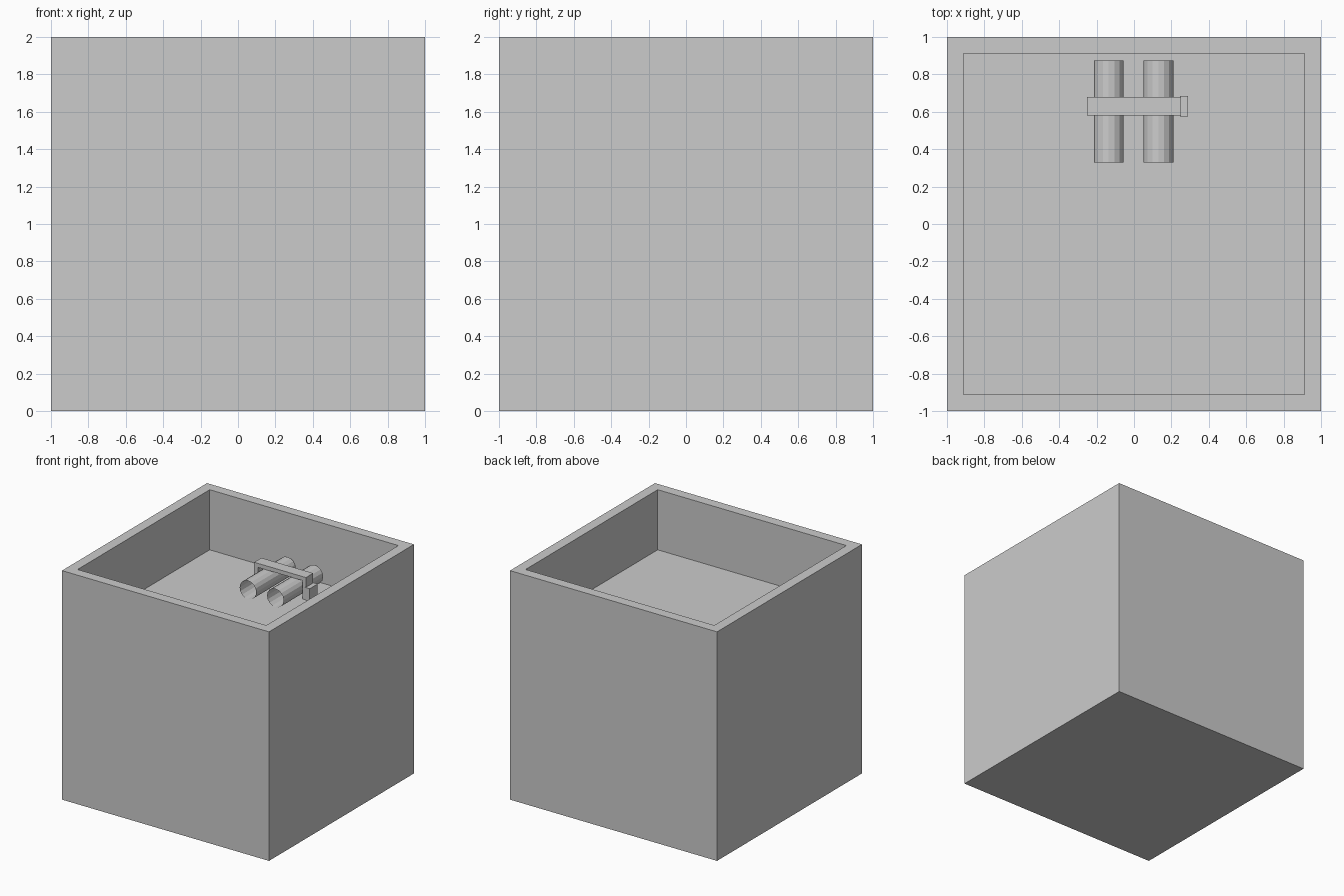
import bpy, bmesh, math
from mathutils import Matrix

if "Cube" in bpy.data.objects:
    bpy.data.objects.remove(bpy.data.objects["Cube"])

FLOOR, HALF, INNER = 1.475, 1.0, 0.875


def make_object(name, bm):
    bmesh.ops.recalc_face_normals(bm, faces=bm.faces)
    mesh = bpy.data.meshes.new(name)
    bm.to_mesh(mesh)
    bm.free()
    obj = bpy.data.objects.new(name, mesh)
    bpy.context.collection.objects.link(obj)
    return obj


def add_box(bm, x0, x1, y0, y1, z0, z1):
    size = Matrix.Diagonal((x1 - x0, y1 - y0, z1 - z0, 1))
    centre = Matrix.Translation(((x0 + x1) / 2, (y0 + y1) / 2, (z0 + z1) / 2))
    return bmesh.ops.create_cube(bm, size=1, matrix=centre @ size)


# Planter block: inset the top face and push it down to make the recess
bm = bmesh.new()
add_box(bm, -HALF, HALF, -HALF, HALF, 0, 2)
bm.normal_update()
top = max(bm.faces, key=lambda f: f.calc_center_median().z)
bmesh.ops.inset_region(bm, faces=[top], thickness=HALF - INNER)
floor = bmesh.ops.extrude_discrete_faces(bm, faces=[top])["faces"][0]
for v in floor.verts:
    v.co.z = FLOOR
make_object("recessed_block", bm)

# Two open pipes lying on the recess floor against the back wall
R, Y0, Y1 = 0.08, 0.33, INNER
for name, x in (("left_pipe", -0.135), ("right_pipe", 0.13)):
    bm = bmesh.new()
    place = Matrix.Translation((x, (Y0 + Y1) / 2, FLOOR + R)) @ Matrix.Rotation(math.pi / 2, 4, "X")
    bmesh.ops.create_cone(bm, cap_ends=False, segments=16, radius1=R, radius2=R,
                          depth=Y1 - Y0, matrix=place)
    make_object(name, bm)

# Bracket: one U-shaped profile extruded along y, straddling the pipes
outer, leg, top_z, bar = 0.25, 0.035, 1.67, 0.035
profile = [(-outer, FLOOR), (-outer, top_z), (outer, top_z), (outer, FLOOR),
           (outer - leg, FLOOR), (outer - leg, top_z - bar),
           (-outer + leg, top_z - bar), (-outer + leg, FLOOR)]
bm = bmesh.new()
face = bm.faces.new([bm.verts.new((x, 0.58, z)) for x, z in profile])
new = bmesh.ops.extrude_face_region(bm, geom=[face])["geom"]
bmesh.ops.translate(bm, vec=(0, 0.1, 0), verts=[g for g in new if isinstance(g, bmesh.types.BMVert)])
make_object("pipe_bracket", bm)

# Small block on the right foot of the bracket
bm = bmesh.new()
add_box(bm, 0.245, 0.29, 0.575, 0.685, FLOOR, 1.585)
make_object("bracket_foot", bm)
